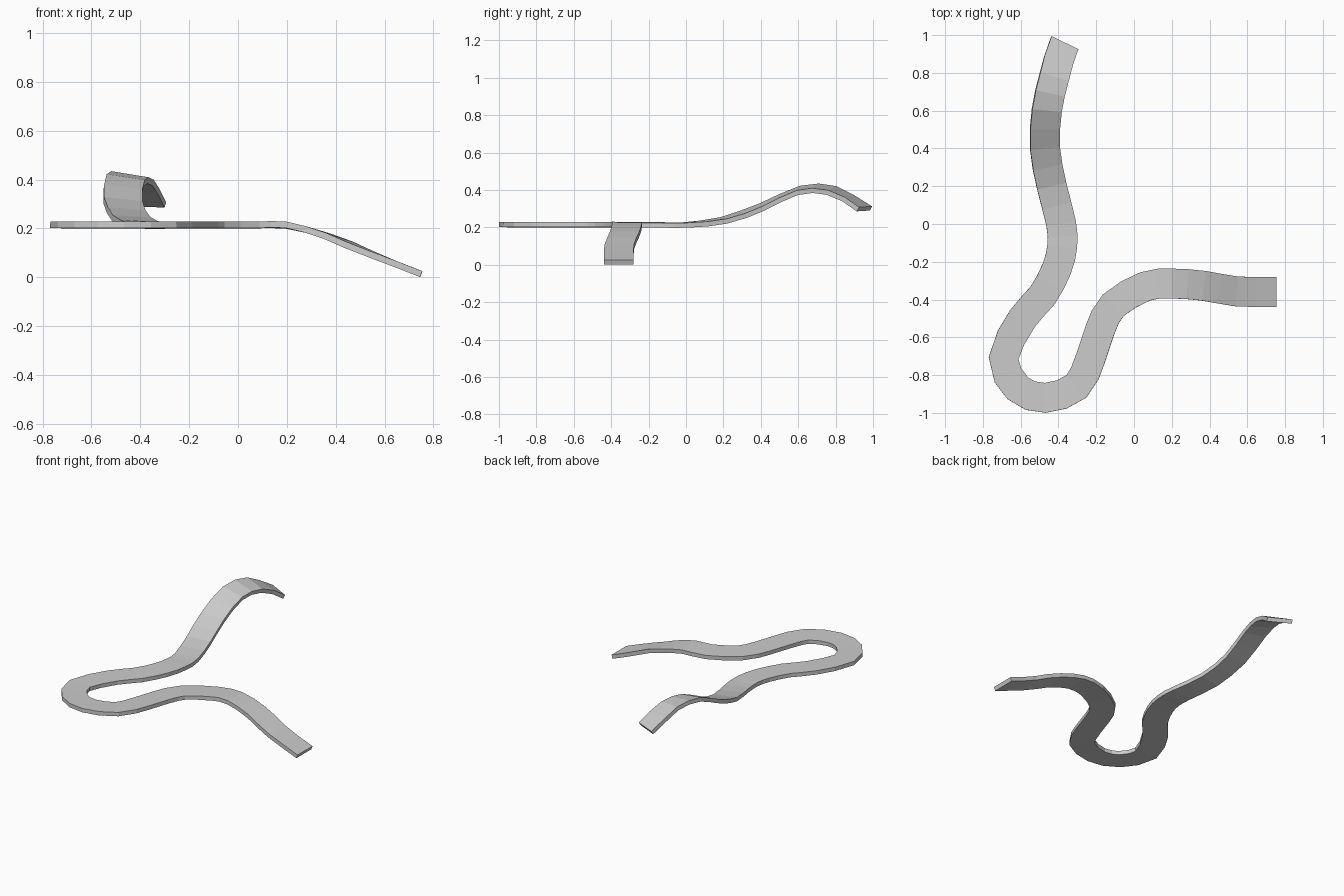
import bpy, bmesh, math
from mathutils import Vector

cube = bpy.data.objects.get("Cube")
if cube:
    bpy.data.objects.remove(cube, do_unlink=True)

WIDTH, THICK, STEPS = 0.158, 0.026, 2

# Centreline knots of the top surface, in hundredths: x, y, z, bank in degrees
# (the first and last knots only steer the end directions)
FLAT = 22.6
knots = [
    (-26, 112, 18, 0), (-36.5, 96, 31, 2), (-42, 78, 41, 8), (-46, 60, 41, 9),
    (-47, 40, 32, 6), (-43.5, 20, 25, 3), (-38.5, 0, FLAT, 1),
    (-38, -12, FLAT, 1), (-41, -24, FLAT, 1), (-48.5, -38, FLAT, 1),
    (-59, -50, FLAT, 1), (-69, -71, FLAT, 1), (-61.5, -87, FLAT, 1),
    (-47, -92, FLAT, 1), (-30.5, -86, FLAT, 1), (-23, -71, FLAT, 1),
    (-18, -56, FLAT, 1), (-11, -43, FLAT, 1), (6, -33, FLAT, 1),
    (20, -31.5, FLAT, 1), (37, -32.7, 18, 1), (54.5, -35.7, 10.8, 0),
    (75.5, -36, 2.5, 0), (97, -36, -5.5, 0),
]
knots = [Vector(k) / 100 for k in knots]


def spline(a, b, c, d, t):
    """Smooth point between b and c, with its direction of travel."""
    p, q, r = c - a, 2 * a - 5 * b + 4 * c - d, 3 * b - a - 3 * c + d
    return (2 * b + p * t + q * t**2 + r * t**3) / 2, p + 2 * q * t + 3 * r * t**2


stations = []
for i in range(1, len(knots) - 2):
    for s in range(STEPS):
        stations.append(spline(*knots[i - 1:i + 3], s / STEPS))
stations.append(spline(*knots[-4:], 1))

# Loft a banked rectangular section along the centreline
bm = bmesh.new()
rings = []
for point, travel in stations:
    forward = travel.to_3d().normalized()
    side = forward.cross(Vector((0, 0, 1))).normalized()
    up = side.cross(forward)
    bank = math.radians(point.w * 100)
    across = side * math.cos(bank) + up * math.sin(bank)
    normal = across.cross(forward)
    half, drop = across * WIDTH / 2, normal * THICK
    centre = point.to_3d()
    rings.append([bm.verts.new(centre + o)
                  for o in (half, -half, -half - drop, half - drop)])
for a, b in zip(rings, rings[1:]):
    for j in range(4):
        k = (j + 1) % 4
        bm.faces.new((a[j], a[k], b[k], b[j]))
bm.faces.new(rings[0])
bm.faces.new(rings[-1])
bmesh.ops.recalc_face_normals(bm, faces=bm.faces)

mesh = bpy.data.meshes.new("winding_track")
bm.to_mesh(mesh)
bm.free()
track = bpy.data.objects.new("winding_track", mesh)
bpy.context.collection.objects.link(track)

# Plain grey surface
grey = bpy.data.materials.new("light_grey")
grey.use_nodes = True
colour = (0.6, 0.6, 0.6, 1)
grey.diffuse_color = colour
grey.node_tree.nodes["Principled BSDF"].inputs["Base Color"].default_value = colour
mesh.materials.append(grey)
